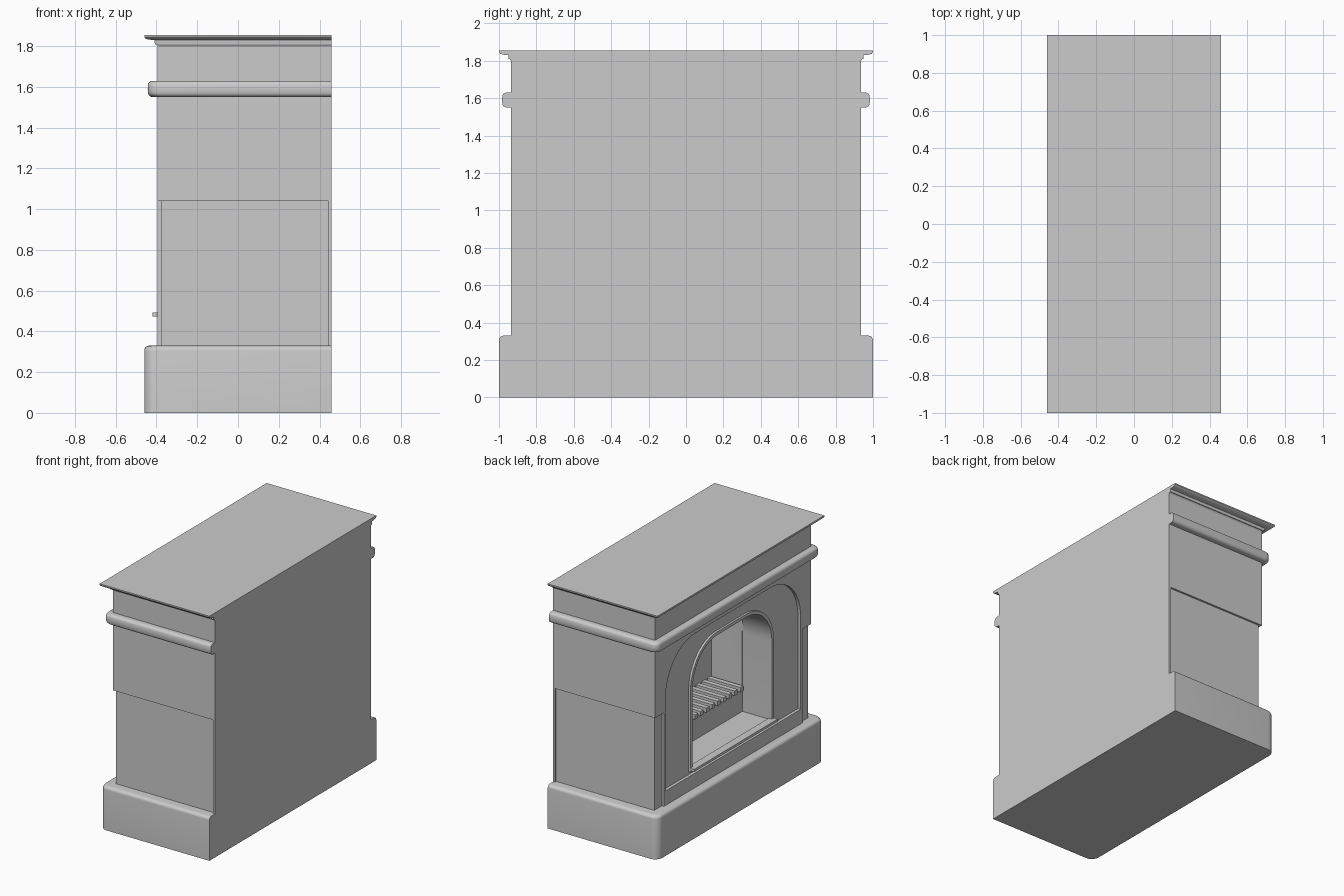
import bpy, bmesh, math

if "Cube" in bpy.data.objects:
    bpy.data.objects.remove(bpy.data.objects["Cube"])

BACK = 0.46


def finish(name, bm, angle=35):
    bmesh.ops.remove_doubles(bm, verts=bm.verts, dist=1e-5)
    bmesh.ops.recalc_face_normals(bm, faces=bm.faces)
    me = bpy.data.meshes.new(name)
    bm.to_mesh(me)
    bm.free()
    ob = bpy.data.objects.new(name, me)
    bpy.context.collection.objects.link(ob)
    return ob


def smooth(ob):
    bpy.ops.object.select_all(action='DESELECT')
    ob.select_set(True)
    bpy.context.view_layer.objects.active = ob
    bpy.ops.object.shade_smooth_by_angle(angle=math.radians(35))


def loft(name, rings):
    """Skin stacked closed rings and cap both ends."""
    bm = bmesh.new()
    vs = [[bm.verts.new(p) for p in ring] for ring in rings]
    n = len(vs[0])
    for a, b in zip(vs, vs[1:]):
        for i in range(n):
            j = (i + 1) % n
            bm.faces.new((a[i], a[j], b[j], b[i]))
    bm.faces.new(vs[0])
    bm.faces.new(vs[-1])
    return finish(name, bm)


def box(name, x0, x1, y0, y1, z0, z1):
    return loft(name, [[(x0, y0, z), (x1, y0, z), (x1, y1, z), (x0, y1, z)]
                       for z in (z0, z1)])


def course(name, profile, r=0.0):
    """Horizontal moulding: profile of (front x, half width y, z), front corners of radius r."""
    steps = 6 if r else 0
    rings = []
    for x, h, z in profile:
        ring = [(BACK, -h, z)]
        for s in (-1, 1):
            for i in range(steps + 1):
                t = (i / steps if steps else 0) * math.pi / 2
                if s > 0:
                    t = math.pi / 2 - t
                ring.append((x + r * (1 - math.sin(t)), s * (h - r + r * math.cos(t)), z))
        ring.append((BACK, h, z))
        rings.append(ring)
    ob = loft(name, rings)
    smooth(ob)
    return ob


def arch(name, x0, x1, half, z0, z1, r):
    """Prism along x: square bottom corners, rounded top corners."""
    pts = [(-half, z0), (half, z0)]
    for s in (1, -1):
        for i in range(13):
            t = math.pi / 2 * i / 12
            if s < 0:
                t = math.pi / 2 - t
            pts.append((s * (half - r + r * math.cos(t)), z1 - r + r * math.sin(t)))
    return loft(name, [[(x, y, z) for y, z in pts] for x in (x0, x1)])


def cut(target, cutter):
    m = target.modifiers.new("cut", 'BOOLEAN')
    m.operation, m.solver, m.object = 'DIFFERENCE', 'EXACT', cutter
    bpy.context.view_layer.objects.active = target
    bpy.ops.object.modifier_apply(modifier=m.name)
    bpy.data.objects.remove(cutter)


# Main body with inset lower sides and corners
body = box("body", -0.395, BACK, -0.935, 0.935, 0.2, 1.82)
for s in (-1, 1):
    lo, hi = sorted((s * 0.92, s * 1.2))
    cut(body, box("cutter", -1, 0.445, lo, hi, 0.32, 1.04))
    lo, hi = sorted((s * 0.83, s * 1.3))
    cut(body, box("cutter", -1.1, -0.378, lo, hi, 0.31, 1.04))

# Shallow arched recess, hearth opening and firebox
cut(body, arch("cutter", -1, -0.372, 0.81, 0.44, 1.5, 0.36))
cut(body, arch("cutter", -1, -0.14, 0.475, 0.485, 1.38, 0.3))
cut(body, box("cutter", -0.15, 0.12, -0.474, 0.474, 0.66, 1.40))
smooth(body)

# Raised trim round the opening
trim = arch("opening_trim", -0.388, -0.365, 0.5, 0.46, 1.405, 0.325)
cut(trim, arch("cutter", -1, 0, 0.475, 0.485, 1.38, 0.3))
smooth(trim)

# Hearth sill
box("hearth_sill", -0.42, -0.36, -0.5, 0.5, 0.473, 0.492)

# Grate: row of bars running into the firebox
n_bars = 14
for i in range(n_bars):
    y = -0.44 + 0.88 * i / (n_bars - 1)
    box("grate_bar", -0.16, 0.115, y - 0.018, y + 0.018, 0.655, 0.69)

# Plinth with rounded upper edge
plinth = [(-0.46, 1.0, 0.0), (-0.46, 1.0, 0.305)]
for i in range(1, 6):
    t = math.pi / 2 * i / 5
    d = 0.025 * (1 - math.cos(t))
    plinth.append((-0.46 + d, 1.0 - d, 0.305 + 0.025 * math.sin(t)))
course("plinth", plinth, 0.06)

# Rounded band under the frieze
band = [(-0.39, 0.93, 1.55)]
for i in range(13):
    t = -math.pi / 2 + math.pi * i / 12
    d = 0.025 * (1 - math.cos(t))
    band.append((-0.443 + d, 0.983 - d, 1.59 + 0.015 * (1 if t > 0 else -1 if t < 0 else 0)
                 + 0.025 * math.sin(t)))
band.append((-0.39, 0.93, 1.63))
course("rounded_band", band, 0.05)

# Stepped mantel shelf
course("mantel_shelf", [
    (-0.39, 0.93, 1.79), (-0.39, 0.942, 1.808), (-0.408, 0.948, 1.808),
    (-0.41, 0.95, 1.83), (-0.44, 0.975, 1.832), (-0.455, 0.993, 1.837),
    (-0.46, 1.0, 1.845), (-0.46, 1.0, 1.855)])
